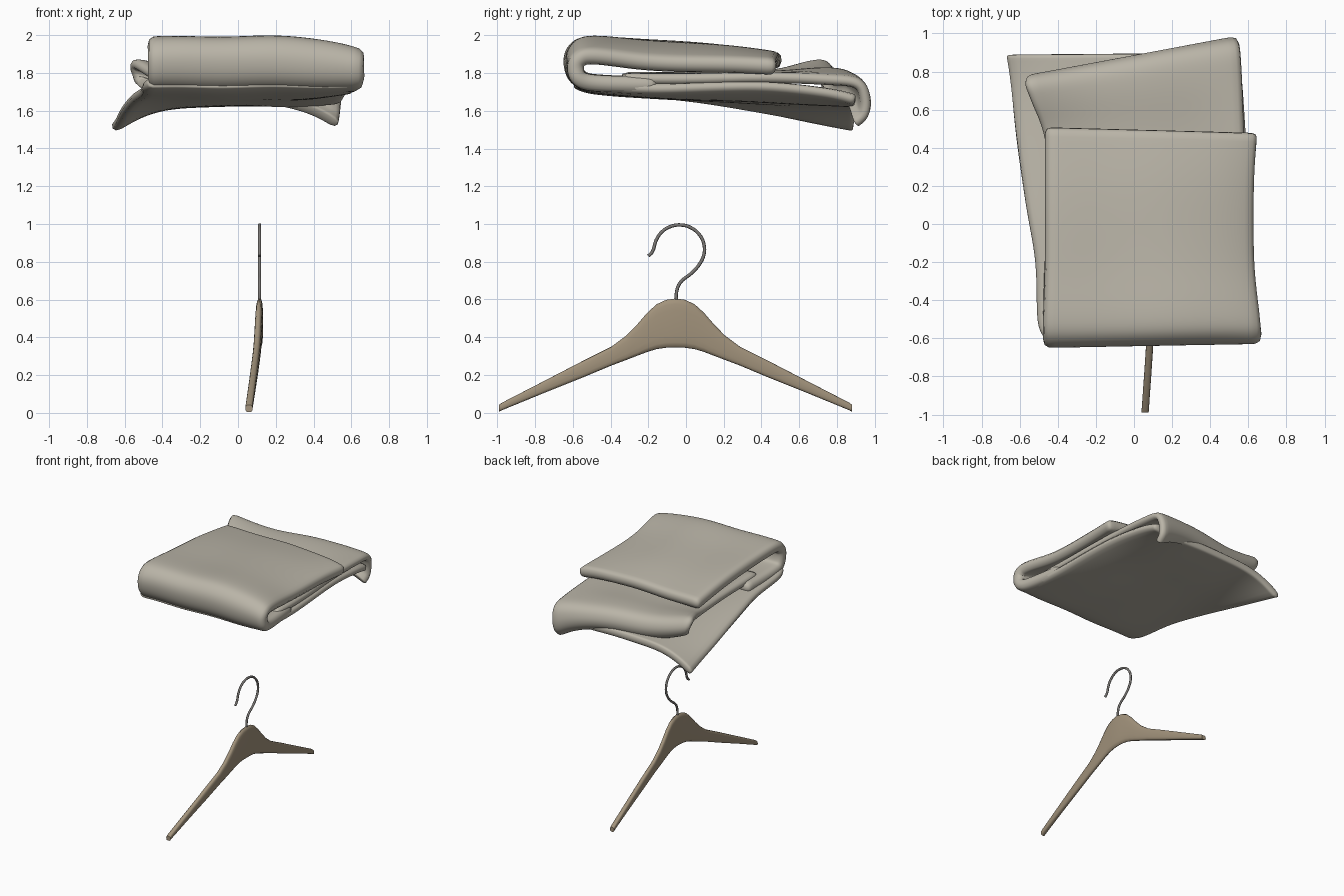
import bpy
import math

if "Cube" in bpy.data.objects:
    bpy.data.objects.remove(bpy.data.objects["Cube"])


def make_material(name, colour, roughness):
    mat = bpy.data.materials.new(name)
    mat.use_nodes = True
    mat.diffuse_color = (*colour, 1)
    shader = mat.node_tree.nodes["Principled BSDF"]
    shader.inputs["Base Color"].default_value = (*colour, 1)
    shader.inputs["Roughness"].default_value = roughness
    return mat


cloth = make_material("grey beige cloth", (0.49, 0.46, 0.39), 0.9)
wood = make_material("brown wood", (0.36, 0.29, 0.20), 0.6)
steel = make_material("dark steel", (0.20, 0.19, 0.18), 0.4)


def make_object(name, verts, faces, mat):
    mesh = bpy.data.meshes.new(name)
    mesh.from_pydata(verts, [], faces)
    mesh.materials.append(mat)
    obj = bpy.data.objects.new(name, mesh)
    bpy.context.collection.objects.link(obj)
    bpy.ops.object.select_all(action="DESELECT")
    obj.select_set(True)
    bpy.context.view_layer.objects.active = obj
    bpy.ops.object.shade_smooth_by_angle(angle=math.radians(50))
    return obj


def smooth_rows(rows, steps):
    """Resample control rows along a Catmull-Rom curve."""
    result = []
    for i in range(len(rows) - 1):
        before, start = rows[max(i - 1, 0)], rows[i]
        end, after = rows[i + 1], rows[min(i + 2, len(rows) - 1)]
        for k in range(steps):
            t = k / steps
            result.append([
                b + t * (c - a + t * (2 * a - 5 * b + 4 * c - d
                                      + t * (3 * b - 3 * c + d - a))) / 2
                for a, b, c, d in zip(before, start, end, after)])
    result.append(rows[-1])
    return result


def make_fabric(name, rows, thickness, columns=18, ripple=0.006):
    """Each row: low-x and high-x ends, their y, then z at low, middle, high."""
    stations = smooth_rows(rows, 4)
    verts, faces = [], []
    for x_low, x_high, y_low, y_high, z_low, z_mid, z_high in stations:
        for c in range(columns + 1):
            u = c / columns
            x = x_low + (x_high - x_low) * u
            y = y_low + (y_high - y_low) * u
            edge = z_low if u < 0.5 else z_high
            z = z_mid + (edge - z_mid) * abs(2 * u - 1) ** 3
            z += ripple * math.sin(5 * x + 4 * y) * math.cos(7 * x - 3 * y)
            verts.append((x, y, z))
    width = columns + 1
    for r in range(len(stations) - 1):
        for c in range(columns):
            a = r * width + c
            faces.append((a, a + 1, a + width + 1, a + width))
    obj = make_object(name, verts, faces, cloth)
    solid = obj.modifiers.new("thickness", "SOLIDIFY")
    solid.thickness = thickness
    solid.offset = 0
    soft = obj.modifiers.new("softness", "SUBSURF")
    soft.levels = soft.render_levels = 1
    for poly in obj.data.polygons:
        poly.use_smooth = True
    return obj


# Top layer, rolled round the front and tucked underneath
make_fabric("top_fold", [
    (-0.47, 0.65, 0.51, 0.48, 1.86, 1.865, 1.82),
    (-0.47, 0.63, 0.2, 0.2, 1.90, 1.90, 1.83),
    (-0.47, 0.63, -0.2, -0.2, 1.935, 1.93, 1.84),
    (-0.48, 0.66, -0.50, -0.48, 1.95, 1.95, 1.87),
    (-0.48, 0.67, -0.59, -0.56, 1.91, 1.92, 1.86),
    (-0.48, 0.67, -0.605, -0.585, 1.84, 1.85, 1.82),
    (-0.48, 0.67, -0.57, -0.56, 1.77, 1.77, 1.76),
    (-0.48, 0.65, -0.46, -0.45, 1.75, 1.74, 1.74),
    (-0.47, 0.61, -0.15, -0.15, 1.74, 1.73, 1.74),
], 0.09)

# Bottom layer, widening and drooping toward the back
make_fabric("bottom_layer", [
    (-0.48, 0.63, -0.59, -0.57, 1.75, 1.75, 1.75),
    (-0.51, 0.63, -0.50, -0.48, 1.73, 1.72, 1.73),
    (-0.52, 0.62, -0.2, -0.2, 1.70, 1.70, 1.72),
    (-0.57, 0.61, 0.1, 0.1, 1.66, 1.68, 1.73),
    (-0.62, 0.59, 0.45, 0.45, 1.60, 1.665, 1.73),
    (-0.65, 0.57, 0.75, 0.75, 1.53, 1.655, 1.70),
    (-0.67, 0.55, 0.89, 0.90, 1.50, 1.65, 1.66),
], 0.06)

# Middle layer, with a lifted corner and a back edge that curls down
make_fabric("middle_layer", [
    (-0.42, 0.61, -0.35, -0.35, 1.78, 1.77, 1.77),
    (-0.43, 0.60, 0.1, 0.1, 1.77, 1.77, 1.77),
    (-0.47, 0.58, 0.45, 0.48, 1.79, 1.78, 1.77),
    (-0.54, 0.57, 0.64, 0.75, 1.84, 1.80, 1.76),
    (-0.57, 0.56, 0.72, 0.91, 1.85, 1.79, 1.74),
    (-0.57, 0.55, 0.75, 0.955, 1.81, 1.74, 1.66),
    (-0.55, 0.54, 0.74, 0.95, 1.77, 1.69, 1.57),
    (-0.53, 0.53, 0.71, 0.90, 1.76, 1.66, 1.52),
], 0.06)

# Wooden hanger: rounded sections along both mirrored arms
CENTRE = -0.055
REACH = 0.935
arm = [(0, 0.605, 0.345), (0.05, 0.598, 0.344), (0.1, 0.575, 0.337),
       (0.15, 0.53, 0.322), (0.2, 0.472, 0.303), (0.26, 0.41, 0.28),
       (0.34, 0.35, 0.25), (0.5, 0.27, 0.183), (0.72, 0.156, 0.095),
       (0.92, 0.053, 0.013), (REACH, 0.042, 0.005)]
sections = [(-s, top, low) for s, top, low in reversed(arm[1:])] + arm
SIDES = 16
verts, faces = [], []
for s, top, low in sections:
    x_mid = 0.114 - 0.056 * (abs(s) / REACH) ** 1.2
    for k in range(SIDES):
        angle = 2 * math.pi * k / SIDES
        ca, sa = math.cos(angle), math.sin(angle)
        x = x_mid + 0.019 * math.copysign(abs(ca) ** 0.6, ca)
        z = (top + low) / 2 + (top - low) / 2 * math.copysign(abs(sa) ** 0.7, sa)
        verts.append((x, CENTRE + s, z))
for r in range(len(sections) - 1):
    for k in range(SIDES):
        a, b = r * SIDES + k, r * SIDES + (k + 1) % SIDES
        faces.append((a, a + SIDES, b + SIDES, b))
faces.append(tuple(range(SIDES)))
faces.append(tuple(reversed(range(len(verts) - SIDES, len(verts)))))
make_object("hanger_body", verts, faces, wood)

# Steel hook: a bent neck running into most of a circle
hook_path = [(-0.05, 0.58), (-0.05, 0.64), (-0.03, 0.69), (0.03, 0.74)]
for degrees in range(-35, 181, 24):
    a = math.radians(degrees)
    hook_path.append((-0.035 + 0.133 * math.cos(a), 0.865 + 0.13 * math.sin(a)))
hook_path += [(-0.18, 0.85), (-0.2, 0.83)]
curve = bpy.data.curves.new("hanger_hook", "CURVE")
curve.dimensions = "3D"
curve.bevel_depth = 0.009
curve.bevel_resolution = 2
curve.use_fill_caps = True
spline = curve.splines.new("BEZIER")
spline.bezier_points.add(len(hook_path) - 1)
for point, (y, z) in zip(spline.bezier_points, hook_path):
    point.co = (0.114, y, z)
    point.handle_left_type = point.handle_right_type = "AUTO"
spline.resolution_u = 4
curve.materials.append(steel)
bpy.context.collection.objects.link(bpy.data.objects.new("hanger_hook", curve))
